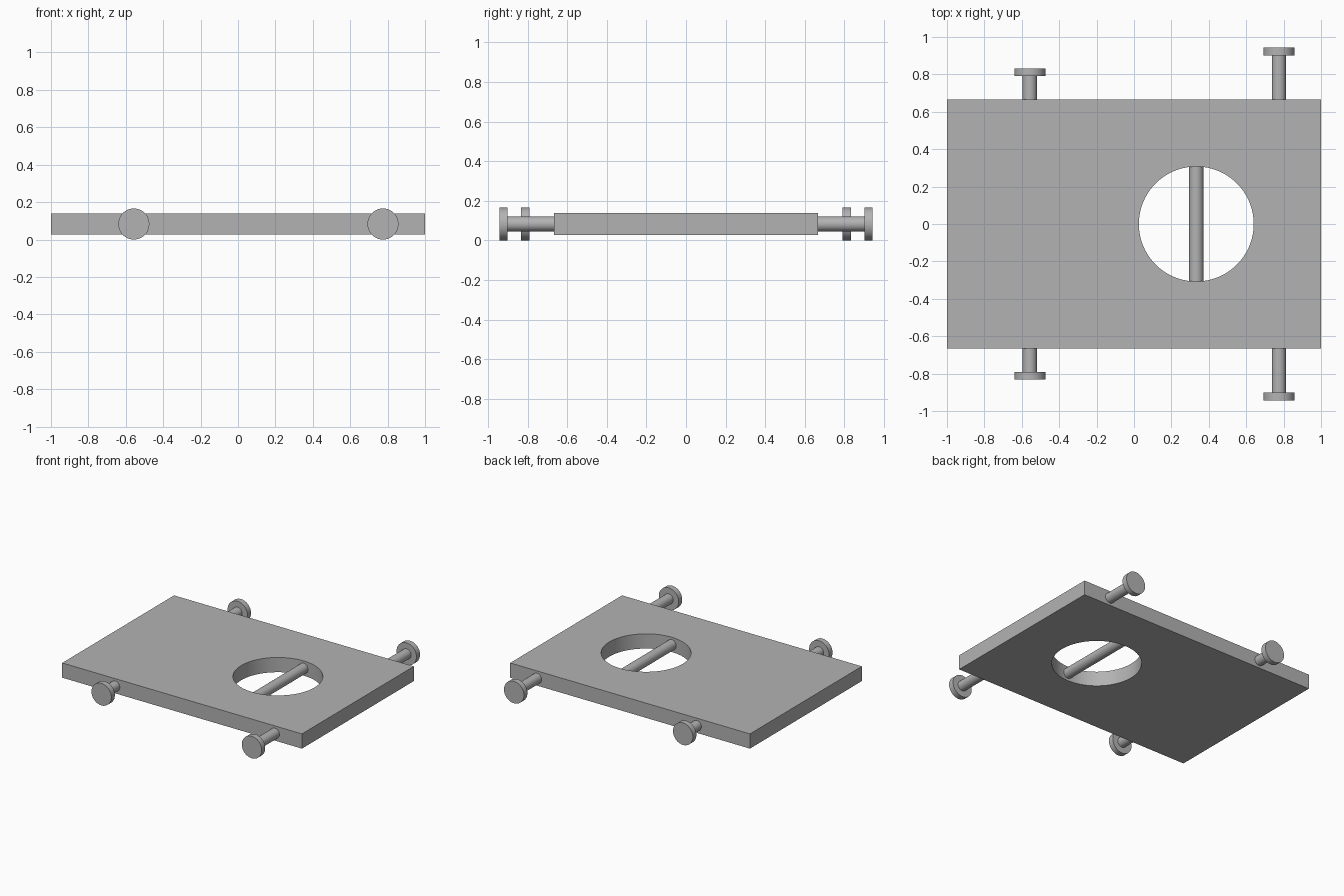
import bpy
import math

if "Cube" in bpy.data.objects:
    bpy.data.objects.remove(bpy.data.objects["Cube"], do_unlink=True)

AXIS_Z = 0.083
ROD_R = 0.038
HOLE_X, HOLE_R = 0.333, 0.307

grey = bpy.data.materials.new("plain grey")
grey.use_nodes = True
colour = (0.45, 0.45, 0.45, 1)
grey.diffuse_color = colour
grey.node_tree.nodes["Principled BSDF"].inputs["Base Color"].default_value = colour


def finish(name):
    ob = bpy.context.object
    ob.name = name
    ob.data.materials.append(grey)
    bpy.ops.object.shade_smooth_by_angle(angle=math.radians(30))
    return ob


def cylinder_y(name, x, y0, y1, radius):
    """Cylinder lying along y between y0 and y1."""
    bpy.ops.mesh.primitive_cylinder_add(
        vertices=64, radius=radius, depth=abs(y1 - y0),
        location=(x, (y0 + y1) / 2, AXIS_Z), rotation=(math.pi / 2, 0, 0))
    return finish(name)


# Flat deck
bpy.ops.mesh.primitive_cube_add(size=1, location=(0, 0, AXIS_Z))
deck = bpy.context.object
deck.scale = (2, 1.333, 0.111)
bpy.ops.object.transform_apply(location=False, rotation=False, scale=True)

# Round opening through the deck
bpy.ops.mesh.primitive_cylinder_add(
    vertices=96, radius=HOLE_R, depth=0.5, location=(HOLE_X, 0, AXIS_Z))
cutter = bpy.context.object
cutter.name = "hole_cutter"
cut = deck.modifiers.new("hole", "BOOLEAN")
cut.operation = "DIFFERENCE"
cut.solver = "EXACT"
cut.object = cutter
bpy.ops.object.select_all(action="DESELECT")
deck.select_set(True)
bpy.context.view_layer.objects.active = deck
bpy.ops.object.modifier_apply(modifier="hole")
bpy.data.objects.remove(cutter, do_unlink=True)
finish("deck")

# Bar across the opening
cylinder_y("cross_bar", HOLE_X, -HOLE_R - 0.005, HOLE_R + 0.005, ROD_R)

# Stub axles and wheels, on both sides
for end, x, outer in (("left", 0.775, 0.943), ("right", -0.557, 0.832)):
    for side, s in (("front", -1), ("back", 1)):
        cylinder_y(f"{side}_{end}_axle", x, s * 0.65, s * (outer - 0.02), ROD_R)
        cylinder_y(f"{side}_{end}_wheel", x, s * (outer - 0.042), s * outer, AXIS_Z)
